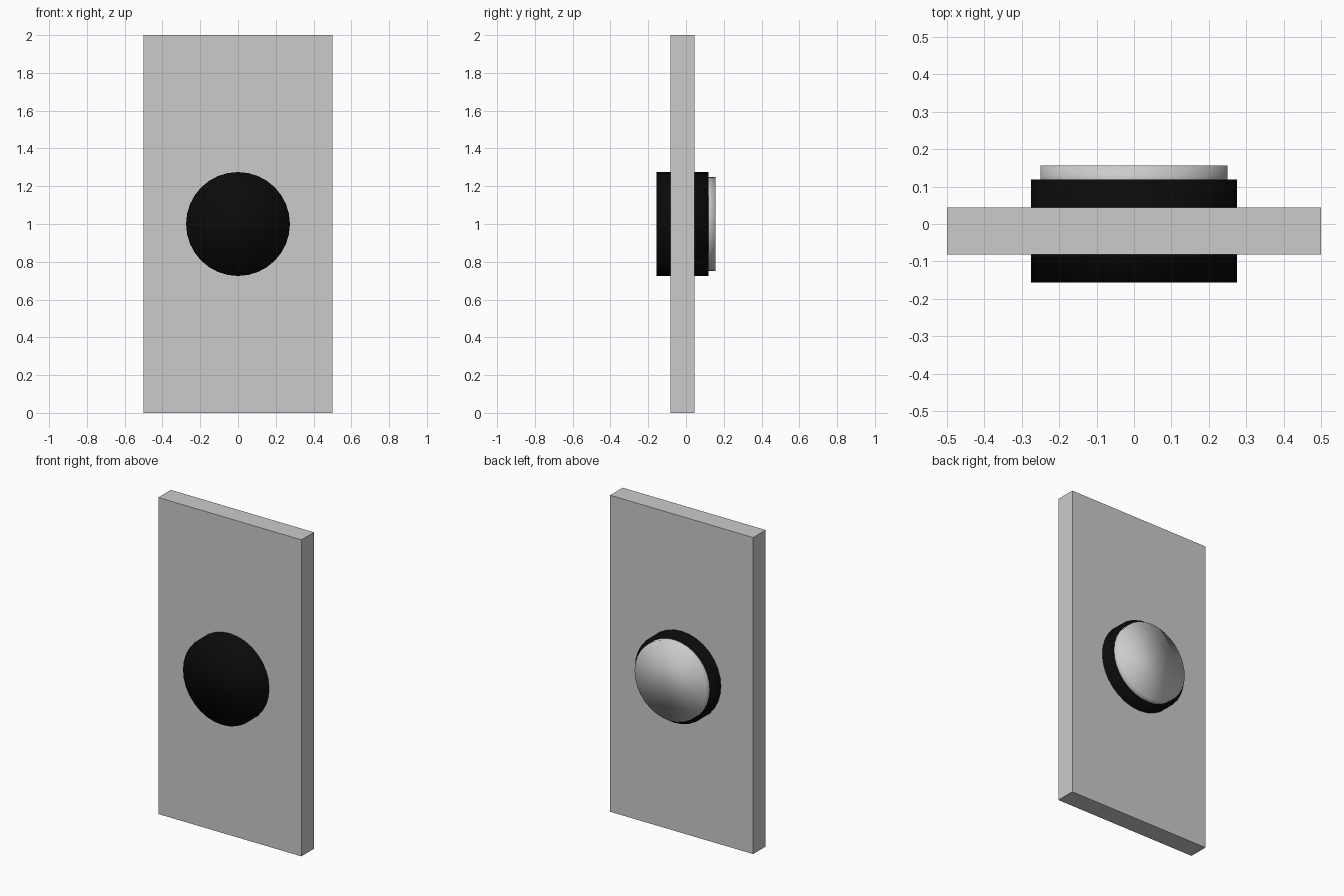
import bpy
import math

if "Cube" in bpy.data.objects:
    bpy.data.objects.remove(bpy.data.objects["Cube"])

Y_MID = -0.01875   # centre of the panel thickness


def disc(name, radius, y0, y1):
    """Cylinder lying along y, centred at z = 1."""
    bpy.ops.mesh.primitive_cylinder_add(
        vertices=32, radius=radius, depth=y1 - y0,
        location=(0, (y0 + y1) / 2, 1), rotation=(math.pi / 2, 0, 0))
    ob = bpy.context.object
    ob.name = name
    bpy.ops.object.shade_smooth()
    return ob


# Upright flat panel
bpy.ops.mesh.primitive_cube_add(size=1, location=(0, Y_MID, 1))
panel = bpy.context.object
panel.name = "panel"
panel.scale = (1, 0.125, 2)

# Black housing passing through the panel
housing = disc("black_housing", 0.275, Y_MID - 0.1375, Y_MID + 0.1375)
black = bpy.data.materials.new("black")
black.diffuse_color = (0.003, 0.003, 0.003, 1)
black.use_nodes = True
black.node_tree.nodes["Principled BSDF"].inputs["Base Color"].default_value = black.diffuse_color
housing.data.materials.append(black)

# Grey button on the back of the housing
disc("grey_button", 0.25, Y_MID + 0.1, 0.15625)
